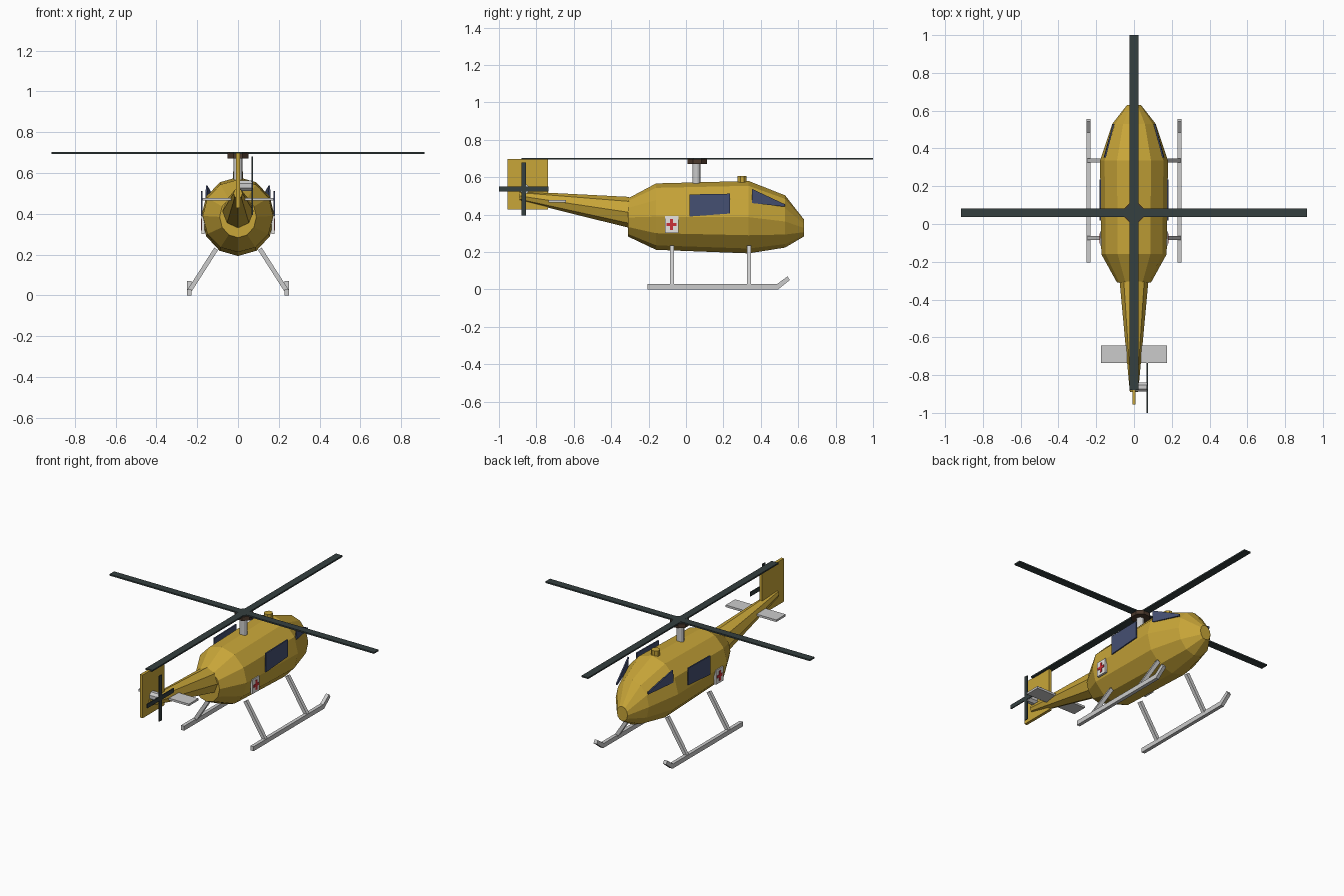
import bpy, bmesh, math
from mathutils import Vector

if "Cube" in bpy.data.objects:
    bpy.data.objects.remove(bpy.data.objects["Cube"])


def material(name, rgb):
    m = bpy.data.materials.new(name)
    m.diffuse_color = (*rgb, 1)
    m.use_nodes = True
    m.node_tree.nodes["Principled BSDF"].inputs["Base Color"].default_value = m.diffuse_color
    return m


YELLOW = material("yellow_paint", (0.58, 0.38, 0.04))
DARK = material("dark_blade", (0.035, 0.05, 0.05))
BROWN = material("dark_brown", (0.07, 0.04, 0.025))
GLASS = material("blue_glass", (0.06, 0.08, 0.17))
WHITE = material("white_panel", (0.8, 0.78, 0.75))
RED = material("red_mark", (0.6, 0.03, 0.04))


def finish(name, bm, mat=None):
    bmesh.ops.recalc_face_normals(bm, faces=bm.faces)
    me = bpy.data.meshes.new(name)
    bm.to_mesh(me)
    bm.free()
    ob = bpy.data.objects.new(name, me)
    bpy.context.collection.objects.link(ob)
    if mat:
        me.materials.append(mat)
    return ob


def loft(name, rings, mat=None):
    """Skin a list of equally long point rings and cap both ends."""
    bm = bmesh.new()
    vs = [[bm.verts.new(p) for p in r] for r in rings]
    n = len(vs[0])
    for a, b in zip(vs, vs[1:]):
        for i in range(n):
            j = (i + 1) % n
            bm.faces.new((a[i], a[j], b[j], b[i]))
    bm.faces.new(vs[0])
    bm.faces.new(vs[-1])
    return finish(name, bm, mat)


def ellipse(y, rx, bottom, top, n):
    """Upright ring at y, with a vertex at the bottom."""
    c, r = (bottom + top) / 2, (top - bottom) / 2
    return [(rx * math.sin(2 * math.pi * i / n), y,
             c - r * math.cos(2 * math.pi * i / n)) for i in range(n)]


def box(name, lo, hi, mat=None):
    return loft(name, [[(x, y, z) for x, y in ((lo[0], lo[1]), (hi[0], lo[1]),
                (hi[0], hi[1]), (lo[0], hi[1]))] for z in (lo[2], hi[2])], mat)


def cylinder(name, a, b, r, n, mat=None):
    a, b = Vector(a), Vector(b)
    q = (b - a).to_track_quat('Z', 'Y')
    ring = [q @ Vector((r * math.cos(2 * math.pi * (i + .5) / n),
                        r * math.sin(2 * math.pi * (i + .5) / n), 0)) for i in range(n)]
    return loft(name, [[p + v for v in ring] for p in (a, b)], mat)


def mirror(ob):
    ob.modifiers.new("mirror", 'MIRROR').use_axis = (True, False, False)
    return ob


def plate(name, pts, thick, mat):
    """Thin side panel, thickened along x and mirrored."""
    mirror(loft(name, [[(x + d, y, z) for x, y, z in pts]
                       for d in (-thick / 2, thick / 2)], mat))


# Fuselage and tail boom
loft("fuselage", [ellipse(*s, 12) for s in (
    (-0.31, 0.09, 0.283, 0.487), (-0.16, 0.173, 0.212, 0.567),
    (0.335, 0.18, 0.193, 0.58), (0.53, 0.115, 0.224, 0.503),
    (0.63, 0.037, 0.283, 0.375))], YELLOW)
loft("tail_boom", [ellipse(-0.305, 0.076, 0.33, 0.495, 8),
                   ellipse(-0.89, 0.022, 0.475, 0.525, 8)], YELLOW)

# Tail surfaces
box("tail_fin", (-0.009, -0.955, 0.428), (0.009, -0.738, 0.698), YELLOW)
box("stabiliser", (-0.175, -0.735, 0.464), (0.175, -0.642, 0.477))

# Tail rotor
cylinder("tail_rotor_shaft", (0, -0.863, 0.537), (0.069, -0.863, 0.537), 0.027, 8)
box("tail_rotor_blade_long", (0.067, -1.0, 0.524), (0.073, -0.735, 0.55), DARK)
box("tail_rotor_blade_upright", (0.067, -0.88, 0.395), (0.073, -0.855, 0.68), DARK)

# Main rotor
Y = 0.06
cylinder("rotor_mast", (0, Y - .005, 0.55), (0, Y - .005, 0.68), 0.022, 12)
cylinder("rotor_hub", (0, Y, 0.672), (0, Y, 0.697), 0.057, 8, BROWN)
cylinder("rotor_hub_cap", (0, Y, 0.696), (0, Y, 0.702), 0.05, 8, DARK)
box("rotor_blade_cross", (-0.915, Y - .023, 0.694), (0.915, Y + .023, 0.703), DARK)
box("rotor_blade_long", (-0.023, -0.88, 0.694), (0.023, 1.0, 0.703), DARK)

# Roof beacon
cylinder("roof_beacon", (0, 0.3, 0.56), (0, 0.3, 0.607), 0.026, 8, YELLOW)

# Windows on both sides
plate("side_window", [(0.178, 0.018, 0.508), (0.178, 0.235, 0.512),
                      (0.178, 0.235, 0.406), (0.178, 0.018, 0.39)], 0.008, GLASS)
plate("cockpit_window", [(0.153, 0.352, 0.538), (0.157, 0.352, 0.462),
                         (0.108, 0.53, 0.442), (0.108, 0.53, 0.455)], 0.008, GLASS)

# Medical panel: white square with a red cross
mirror(box("medical_panel", (0.165, -0.113, 0.302), (0.179, -0.041, 0.392), WHITE))
mirror(box("cross_upright", (0.17, -0.085, 0.317), (0.182, -0.069, 0.377), RED))
mirror(box("cross_bar", (0.17, -0.103, 0.339), (0.1818, -0.051, 0.355), RED))

# Landing skids with upturned tips
mirror(loft("skid", [[(0.24 + dx, y, z) for dx, z in
                      ((-.011, lo), (.011, lo), (.011, hi), (-.011, hi))]
                     for y, lo, hi in ((-0.205, 0, 0.028), (0.492, 0, 0.028))]))
mirror(loft("skid_tip", [[(0.24 + dx, y, z) for dx, y, z in
                          ((-.011, y0, z0), (.011, y0, z0), (.011, y1, z1), (-.011, y1, z1))]
                         for y0, z0, y1, z1 in ((0.492, 0, 0.485, 0.028),
                                                (0.555, 0.05, 0.543, 0.07))]))
for label, y in (("rear", -0.075), ("front", 0.337)):
    mirror(cylinder(label + "_strut", (0.107, y, 0.228), (0.24, y, 0.02), 0.0155, 4))
